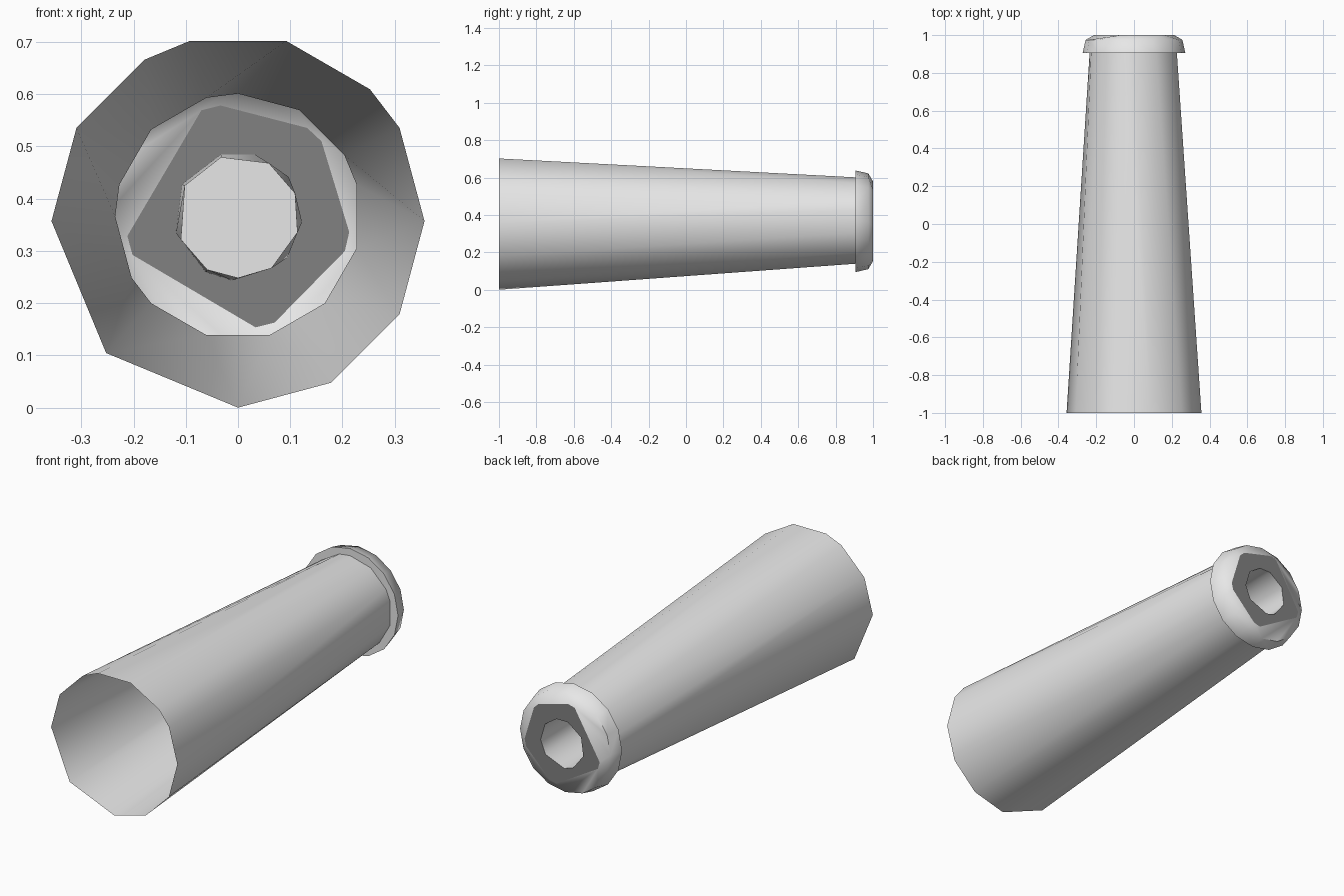
import bpy, bmesh
from math import cos, sin, radians

if "Cube" in bpy.data.objects:
    bpy.data.objects.remove(bpy.data.objects["Cube"])


def material(name, v):
    m = bpy.data.materials.new(name)
    m.diffuse_color = (v, v, v, 1)
    m.use_nodes = True
    m.node_tree.nodes["Principled BSDF"].inputs["Base Color"].default_value = m.diffuse_color
    return m


LIGHT = material("light grey", 0.8)
DARK = material("dark grey", 0.22)


def bridge(bm, a, b):
    """Skin two (angle, vert) rings that may have different side counts."""
    i = j = 0
    na, nb = len(a), len(b)
    while i < na or j < nb:
        next_a = a[(i + 1) % na][0] + 360 * ((i + 1) // na) if i < na else 1e9
        next_b = b[(j + 1) % nb][0] + 360 * ((j + 1) // nb) if j < nb else 1e9
        va, vb = a[i % na][1], b[j % nb][1]
        wa, wb = a[(i + 1) % na][1], b[(j + 1) % nb][1]
        if abs(next_a - next_b) < 0.1:
            bm.faces.new((va, wa, wb, vb))
            i, j = i + 1, j + 1
        elif next_a < next_b:
            bm.faces.new((va, wa, vb))
            i += 1
        else:
            bm.faces.new((va, wb, vb))
            j += 1


def loft(name, rings, mat, angle, cap=False):
    """rings: (y, radius, centre z, angles in degrees)"""
    bm = bmesh.new()
    loops = []
    for y, r, z, angles in rings:
        loops.append([(t, bm.verts.new((r * cos(radians(t)), y, z + r * sin(radians(t)))))
                      for t in sorted(angles)])
    for a, b in zip(loops, loops[1:]):
        bridge(bm, a, b)
    if cap:
        bm.faces.new([v for _, v in loops[-1]])
    bmesh.ops.recalc_face_normals(bm, faces=bm.faces)
    me = bpy.data.meshes.new(name)
    bm.to_mesh(me)
    bm.free()
    me.materials.append(mat)
    ob = bpy.data.objects.new(name, me)
    bpy.context.collection.objects.link(ob)
    bpy.ops.object.select_all(action='DESELECT')
    ob.select_set(True)
    bpy.context.view_layer.objects.active = ob
    bpy.ops.object.shade_smooth_by_angle(angle=radians(angle))
    return ob


Z = 0.366
FRONT = [-135, -90, -60, -30, 0, 30, 45, 75, 105, 120, 150, 180]
REAR = [-150, -135, -105, -75, -45, -15, 15, 30, 60, 90, 105, 135, 165, 180]
ROUND = [-180 + 22.5 * k for k in range(16)]
PENTAGON = [c + d for c in (-165, -76, -13, 47, 104) for d in (-5, 5)]
HOLE = [-165, -120, -95, -40, -5, 38, 75, 105, 150]
BORE_END = [-158, -120, -90, -57, -15, 22, 60, 106, 150]

# tapered open tube
loft("tapered_tube", [(-1, 0.357, 0.357, FRONT), (0.905, 0.235, Z, REAR)], LIGHT, 60)
# rounded collar with a lip behind it
loft("collar", [(0.905, 0.235, Z, REAR), (0.905, 0.272, Z, ROUND),
                (0.975, 0.256, Z, ROUND), (1.0, 0.215, Z, PENTAGON)], LIGHT, 50)
# dark end face with a hole
loft("end_face", [(1.0, 0.215, Z, PENTAGON), (1.0, 0.123, Z, HOLE)], DARK, 30)
# closed bore running inwards from the hole
loft("bore", [(1.0, 0.123, Z, HOLE), (0.5, 0.118, Z, BORE_END)], LIGHT, 50, cap=True)
